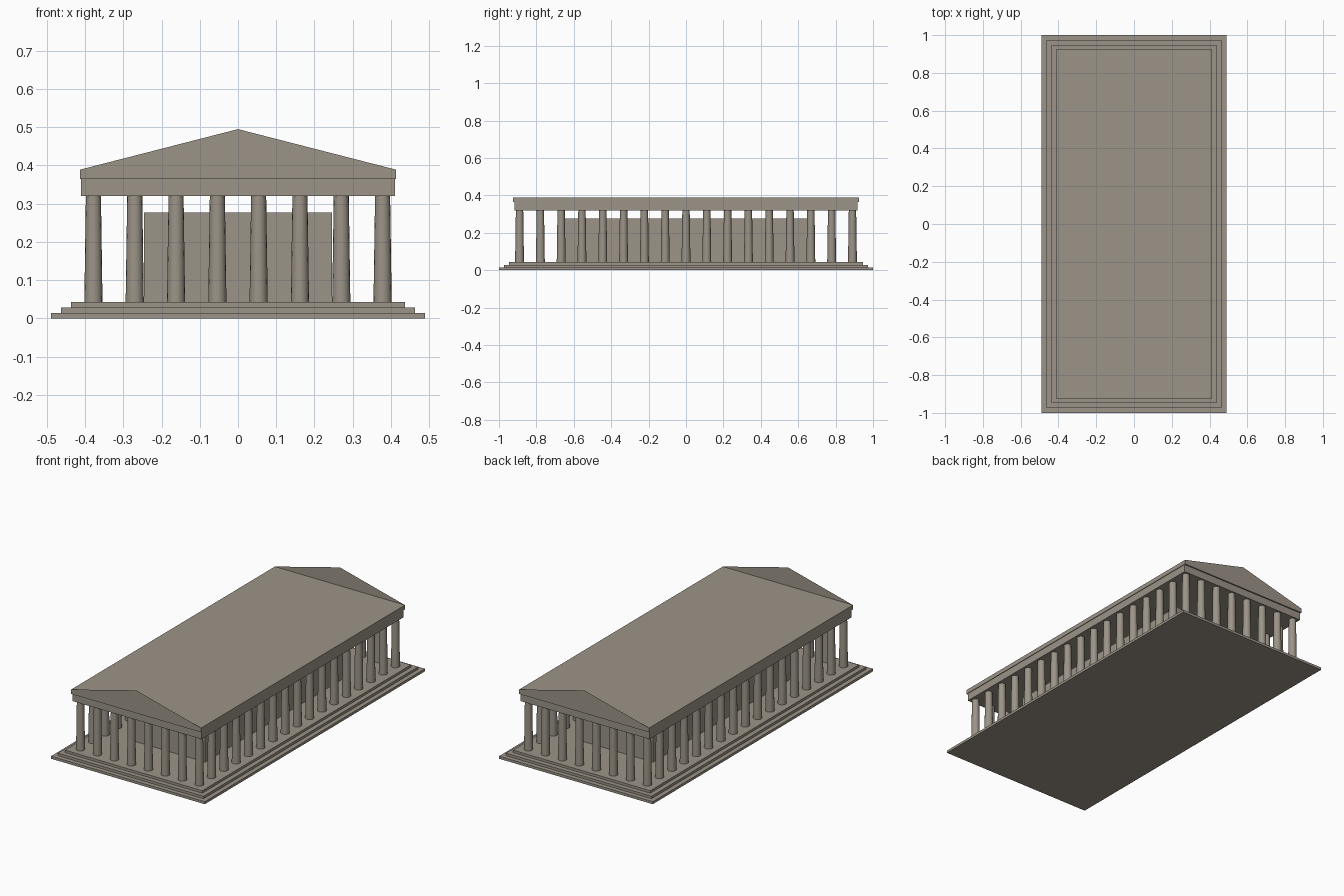
import bpy, bmesh
from mathutils import Matrix, Vector

if "Cube" in bpy.data.objects:
    bpy.data.objects.remove(bpy.data.objects["Cube"])

stone = bpy.data.materials.new("weathered stone")
stone.diffuse_color = (0.33, 0.295, 0.245, 1)
stone.use_nodes = True
stone.node_tree.nodes["Principled BSDF"].inputs["Base Color"].default_value = stone.diffuse_color


def finish(name, bm):
    me = bpy.data.meshes.new(name)
    bm.to_mesh(me)
    bm.free()
    me.materials.append(stone)
    ob = bpy.data.objects.new(name, me)
    bpy.context.collection.objects.link(ob)
    return ob


def block(name, hx, hy, z0, z1):
    """Box centred on the axis, given half sizes and bottom / top heights."""
    bm = bmesh.new()
    bmesh.ops.create_cube(bm, size=1)
    bmesh.ops.scale(bm, vec=(2 * hx, 2 * hy, z1 - z0), verts=bm.verts)
    bmesh.ops.translate(bm, vec=(0, 0, (z0 + z1) / 2), verts=bm.verts)
    return finish(name, bm)


# Stepped platform
block("lower_step", 0.489, 1.0, 0, 0.0145)
block("middle_step", 0.463, 0.974, 0.0145, 0.029)
block("upper_step", 0.436, 0.947, 0.029, 0.043)

# Inner chamber
block("inner_chamber", 0.246, 0.65, 0.043, 0.277)

# Beam and cornice with a flat top
block("beam", 0.410, 0.917, 0.3205, 0.364)
block("cornice", 0.4135, 0.925, 0.364, 0.389)

# Tapered columns: 8 across the ends, 17 along the sides
Z0, Z1 = 0.043, 0.3205
NX, NY, CX, CY = 8, 17, 0.378, 0.89
bm = bmesh.new()
for i in range(NX):
    for j in range(NY):
        if i in (0, NX - 1) or j in (0, NY - 1):
            x = -CX + 2 * CX * i / (NX - 1)
            y = -CY + 2 * CY * j / (NY - 1)
            bmesh.ops.create_cone(
                bm, cap_ends=True, segments=16, radius1=0.0238, radius2=0.0197,
                depth=Z1 - Z0, matrix=Matrix.Translation((x, y, (Z0 + Z1) / 2)))
columns = finish("columns", bm)
bpy.context.view_layer.objects.active = columns
columns.select_set(True)
bpy.ops.object.shade_smooth_by_angle(angle=0.6)
columns.select_set(False)

# Thin triangular gables standing on both ends of the cornice
for name, s in (("front_gable", -1), ("back_gable", 1)):
    bm = bmesh.new()
    pts = [(s * 0.4135, 0.389), (-s * 0.4135, 0.389), (0, 0.495)]
    bm.faces.new([bm.verts.new(Vector((x, s * 0.925, z))) for x, z in pts])
    finish(name, bm)
